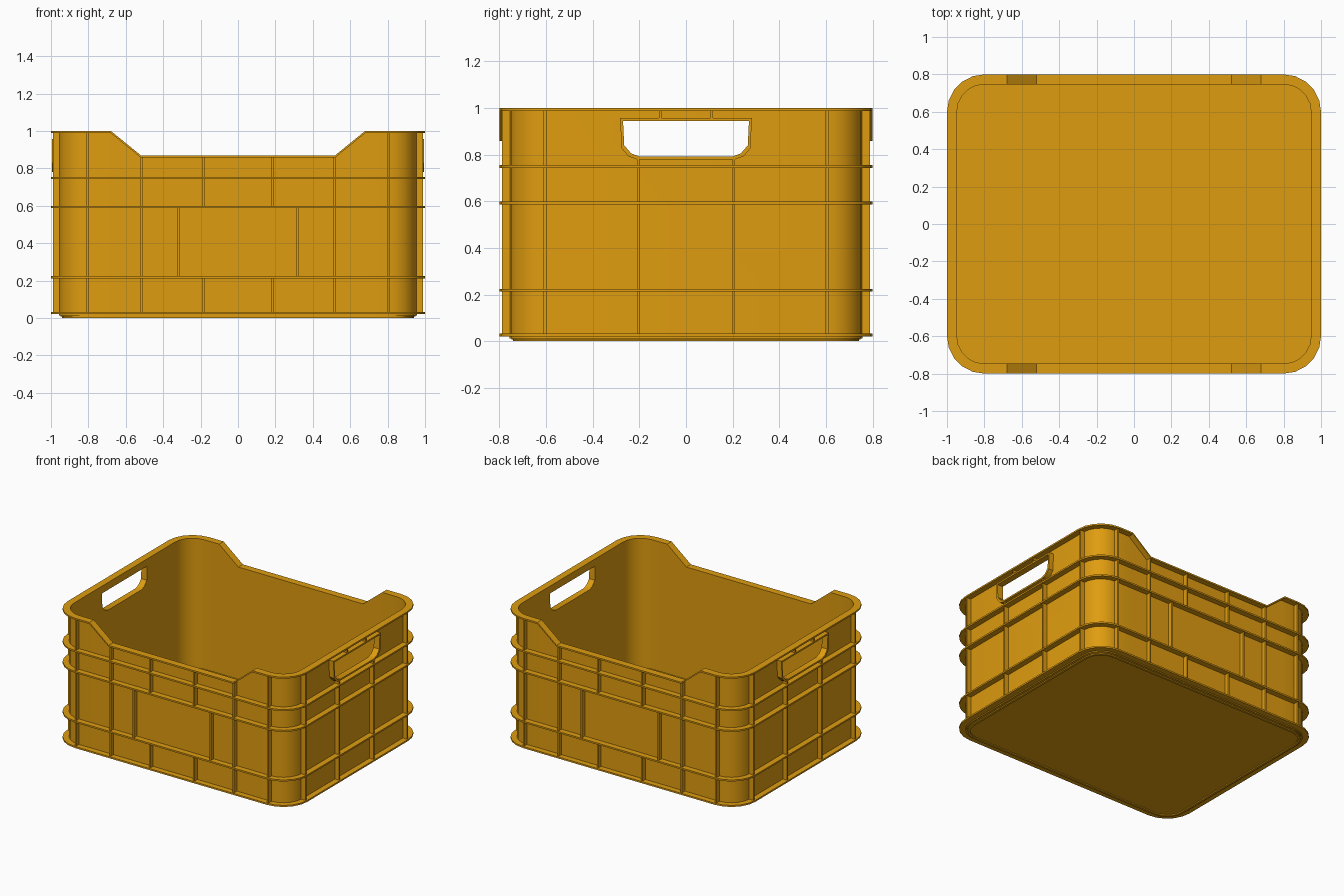
import bpy, bmesh, math

cube = bpy.data.objects.get("Cube")
if cube:
    bpy.data.objects.remove(cube, do_unlink=True)

ORANGE = (0.74, 0.335, 0.005, 1)
mat = bpy.data.materials.new("orange plastic")
mat.use_nodes = True
mat.diffuse_color = ORANGE
mat.node_tree.nodes["Principled BSDF"].inputs["Base Color"].default_value = ORANGE

CX, CY = 0.8, 0.6          # corner centres
WALL_IN, WALL_OUT, RIM = 0.147, 0.157, 0.2   # distances out from the corner centres
T = 0.012                  # rib and flange thickness
LOW, NOTCH_IN, NOTCH_OUT = 0.87, 0.52, 0.68


def finish(name, bm):
    bmesh.ops.recalc_face_normals(bm, faces=bm.faces)
    mesh = bpy.data.meshes.new(name)
    bm.to_mesh(mesh)
    bm.free()
    ob = bpy.data.objects.new(name, mesh)
    bpy.context.collection.objects.link(ob)
    mesh.materials.append(mat)
    return ob


def activate(ob):
    bpy.ops.object.select_all(action='DESELECT')
    ob.select_set(True)
    bpy.context.view_layer.objects.active = ob


def smooth(ob):
    activate(ob)
    bpy.ops.object.shade_smooth_by_angle(angle=math.radians(35))


def outline(r, segs=5):
    """Rounded rectangle with extra points where the notches bend."""
    pts = []
    for k, (sx, sy) in enumerate([(1, 1), (-1, 1), (-1, -1), (1, -1)]):
        for i in range(segs + 1):
            a = math.pi / 2 * (k + i / segs)
            pts.append((sx * CX + r * math.cos(a), sy * CY + r * math.sin(a)))
        if k % 2 == 0:
            pts += [(sx * x, sy * (CY + r)) for x in (NOTCH_OUT, NOTCH_IN, -NOTCH_IN, -NOTCH_OUT)]
    return pts


def brim(x, y):
    """Top height: full at the ends, dipping on the long sides."""
    t = (abs(x) - NOTCH_IN) / (NOTCH_OUT - NOTCH_IN)
    return LOW + (1 - LOW) * min(max(t, 0), 1)


def ring(name, r_in, r_out, bottom, top):
    bm = bmesh.new()
    loops = []
    for r, height in ((r_in, bottom), (r_out, bottom), (r_out, top), (r_in, top)):
        loops.append([bm.verts.new((x, y, height(x, y))) for x, y in outline(r)])
    n = len(loops[0])
    for a in range(4):
        p, q = loops[a], loops[(a + 1) % 4]
        for i in range(n):
            j = (i + 1) % n
            bm.faces.new((p[i], p[j], q[j], q[i]))
    ob = finish(name, bm)
    smooth(ob)
    return ob


def level(z):
    return lambda x, y: z


def slab(name, r, z0, z1):
    bm = bmesh.new()
    face = bm.faces.new([bm.verts.new((x, y, z0)) for x, y in outline(r)])
    ext = bmesh.ops.extrude_face_region(bm, geom=[face])
    bmesh.ops.translate(bm, vec=(0, 0, z1 - z0),
                        verts=[v for v in ext["geom"] if isinstance(v, bmesh.types.BMVert)])
    smooth(finish(name, bm))


def box(name, x0, x1, y0, y1, z0, z1):
    bm = bmesh.new()
    bmesh.ops.create_cube(bm, size=1)
    for v in bm.verts:
        v.co = (x0 if v.co.x < 0 else x1, y0 if v.co.y < 0 else y1, z0 if v.co.z < 0 else z1)
    return finish(name, bm)


def handle_shape(grow=0):
    """Handle opening in the y-z plane, with clipped lower corners."""
    half = [(0.27, 0.945), (0.265, 0.84), (0.235, 0.805), (0.2, 0.792)]
    half = [(y + grow, z + (grow if i == 0 else -grow)) for i, (y, z) in enumerate(half)]
    return half + [(-y, z) for y, z in reversed(half)]


# Shell, floor and foot
shell = ring("shell_wall", WALL_IN, WALL_OUT, level(0.012), brim)
slab("floor", WALL_IN + 0.002, 0.008, 0.024)
ring("foot", 0.125, 0.142, level(0), level(0.015))

# Handle openings through both end walls
bm = bmesh.new()
a, b = [[bm.verts.new((x, y, z)) for y, z in handle_shape()] for x in (-1.2, 1.2)]
bm.faces.new(a)
bm.faces.new(b)
for i in range(len(a)):
    j = (i + 1) % len(a)
    bm.faces.new((a[i], a[j], b[j], b[i]))
cutter = finish("handle_cutter", bm)
cutter.hide_render = True
activate(shell)
mod = shell.modifiers.new("handles", 'BOOLEAN')
mod.operation, mod.solver, mod.object = 'DIFFERENCE', 'EXACT', cutter
bpy.ops.object.modifier_apply(modifier=mod.name)
bpy.data.objects.remove(cutter, do_unlink=True)

# Top rim and horizontal flanges
ring("top_rim", WALL_IN, RIM, lambda x, y: brim(x, y) - T, brim)
for name, z in (("base", 0.026), ("lower", 0.218), ("middle", 0.593), ("upper", 0.749)):
    ring(name + "_flange", WALL_OUT - 0.005, RIM, level(z - T / 2), level(z + T / 2))

# Raised collar round each handle opening
for side, label in ((1, "left"), (-1, "right")):
    bm = bmesh.new()
    loops = [[bm.verts.new((side * x, y, z)) for y, z in handle_shape(g)]
             for x, g in ((0.95, 0), (0.995, 0), (0.995, T), (0.95, T))]
    n = len(loops[0])
    for k in range(4):
        p, q = loops[k], loops[(k + 1) % 4]
        for i in range(n):
            j = (i + 1) % n
            bm.faces.new((p[i], p[j], q[j], q[i]))
    smooth(finish(label + "_handle_collar", bm))

# Vertical ribs on the long sides: (x, bottom, top)
LONG_RIBS = [(0.803, 0.026, 0.99), (0.515, 0.026, 0.865), (0.185, 0.026, 0.218),
             (0.185, 0.593, 0.865), (0.32, 0.218, 0.593)]
# Vertical ribs on the end sides: (y, bottom, top)
END_RIBS = [(0.605, 0.026, 0.99), (0.205, 0.026, 0.785), (0.11, 0.95, 0.99)]
DEPTH = 0.19
for s in (1, -1):
    for m in (1, -1):
        for x, z0, z1 in LONG_RIBS:
            ys = sorted((s * (CY + 0.15), s * (CY + DEPTH)))
            box("long_side_rib", m * x - T / 2, m * x + T / 2, *ys, z0, z1)
        for y, z0, z1 in END_RIBS:
            xs = sorted((s * (CX + 0.15), s * (CX + DEPTH)))
            box("end_rib", *xs, m * y - T / 2, m * y + T / 2, z0, z1)
